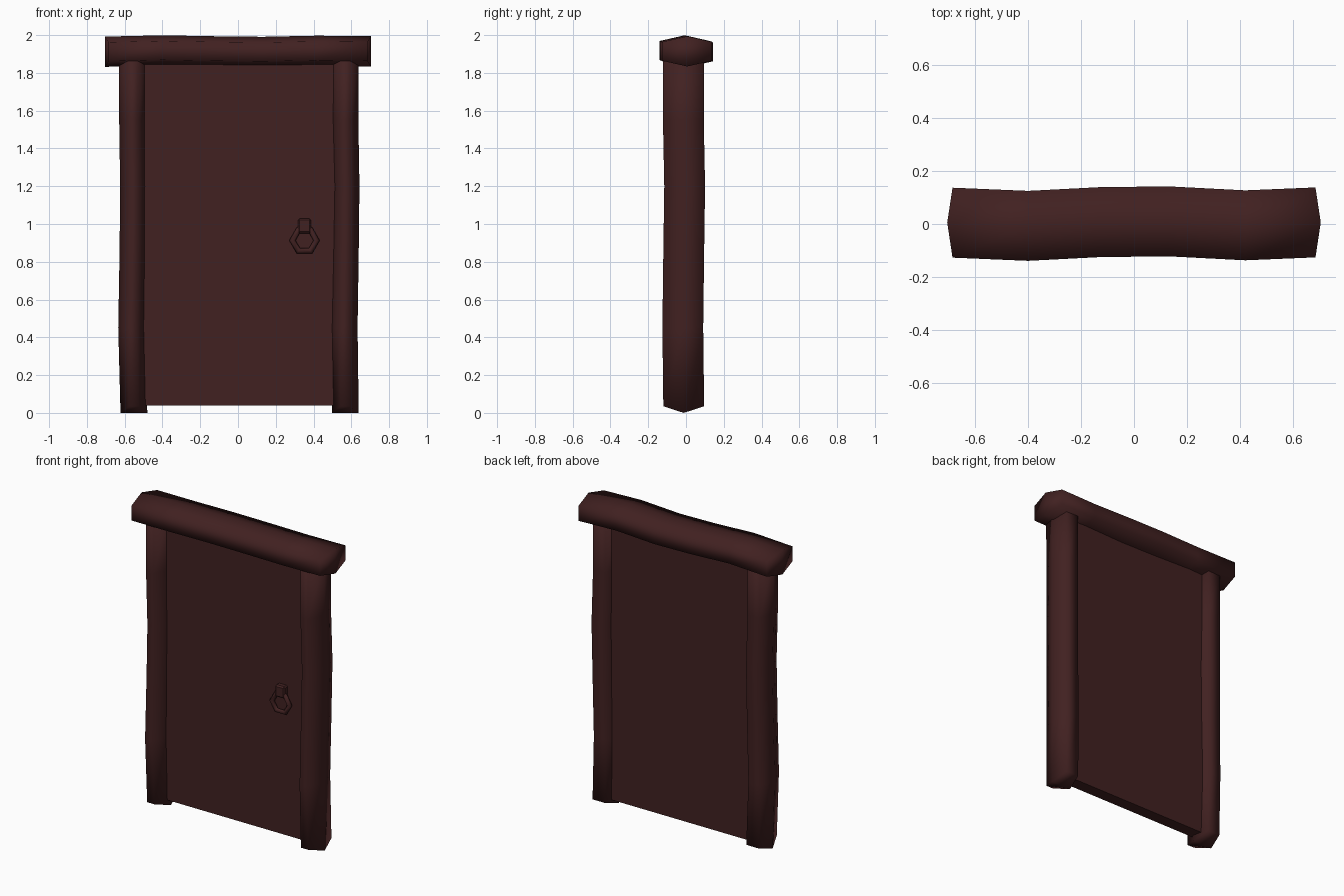
import bpy, bmesh, math
from mathutils import Vector, Matrix

cube = bpy.data.objects.get("Cube")
if cube:
    bpy.data.objects.remove(cube, do_unlink=True)

wood = bpy.data.materials.new("dark_red_brown_wood")
wood.use_nodes = True
colour = (0.053, 0.015, 0.015, 1)
wood.diffuse_color = colour
wood.node_tree.nodes["Principled BSDF"].inputs["Base Color"].default_value = colour


def finish(name, bm, smooth=True):
    bmesh.ops.recalc_face_normals(bm, faces=bm.faces)
    for f in bm.faces:
        f.smooth = smooth
    mesh = bpy.data.meshes.new(name)
    bm.to_mesh(mesh)
    bm.free()
    mesh.materials.append(wood)
    obj = bpy.data.objects.new(name, mesh)
    bpy.context.collection.objects.link(obj)
    return obj


def beam(name, centres, axis, ridge, depth, ridge_r, depth_r, tip, back, front):
    """Crooked six-sided log; its ends come to a shallow ridge."""
    bm = bmesh.new()
    section = [(ridge_r, 0), (back, depth_r), (-back, depth_r),
               (-ridge_r, 0), (-front, -depth_r), (front, -depth_r)]
    rings = []
    last = len(centres) - 1
    for i, c in enumerate(centres):
        end = -1 if i == 0 else (1 if i == last else 0)
        ring = []
        for r, d in section:
            p = Vector(c) + ridge * r + depth * d
            if d == 0:
                p += axis * tip * end
            ring.append(bm.verts.new(p))
        rings.append(ring)
    for a, b in zip(rings, rings[1:]):
        for k in range(6):
            n = (k + 1) % 6
            bm.faces.new((a[k], a[n], b[n], b[k]))
    for ring in (rings[0], rings[-1]):
        bm.faces.new(ring[:4])
        bm.faces.new((ring[3], ring[4], ring[5], ring[0]))
    return finish(name, bm)


def box(name, centre, size, bevel=0):
    bm = bmesh.new()
    bmesh.ops.create_cube(bm, size=1, matrix=Matrix.Translation(centre)
                          @ Matrix.Diagonal((*size, 1)))
    if bevel:
        bmesh.ops.bevel(bm, geom=bm.edges[:], offset=bevel, segments=1, affect='EDGES')
    return finish(name, bm, False)


X, Y, Z = Vector((1, 0, 0)), Vector((0, 1, 0)), Vector((0, 0, 1))

# Lintel
beam("lintel", [(-0.685, 0.005, 1.912), (-0.4, -0.007, 1.919), (-0.13, 0.007, 1.914),
                (0.13, 0.01, 1.911), (0.42, -0.005, 1.917), (0.685, 0.006, 1.914)],
     X, Z, Y, 0.08, 0.132, 0.02, 0.05, 0.05)

# Posts
heights = (0.035, 0.45, 0.85, 1.2, 1.55, 1.88)
sway_y = (-0.012, -0.017, -0.012, -0.007, -0.014, -0.014)
sway = {"right_post": (-0.551, -0.563, -0.556, -0.553, -0.558, -0.558),
        "left_post": (0.568, 0.562, 0.568, 0.572, 0.566, 0.568)}
for name, xs in sway.items():
    beam(name, list(zip(xs, sway_y, heights)), Z, X, Y, 0.071, 0.108, 0.035, 0.045, 0.026)

# Door slab
box("door_panel", (0, 0.005, 0.955), (1.04, 0.08, 1.83))

# Handle bracket
box("handle_bracket", (0.352, -0.05, 0.99), (0.07, 0.045, 0.078), 0.009)

# Six-sided pull ring
bm = bmesh.new()
loops = []
for i in range(6):
    a = i * math.tau / 6
    out = Vector((math.cos(a), 0, math.sin(a)))
    mid = Vector((0.352, -0.057, 0.913)) + out * 0.064
    loops.append([bm.verts.new(mid + out * 0.017 * math.cos(t) + Y * 0.015 * math.sin(t))
                  for t in (k * math.tau / 6 for k in range(6))])
for i in range(6):
    a, b = loops[i], loops[(i + 1) % 6]
    for k in range(6):
        n = (k + 1) % 6
        bm.faces.new((a[k], a[n], b[n], b[k]))
finish("handle_ring", bm)
